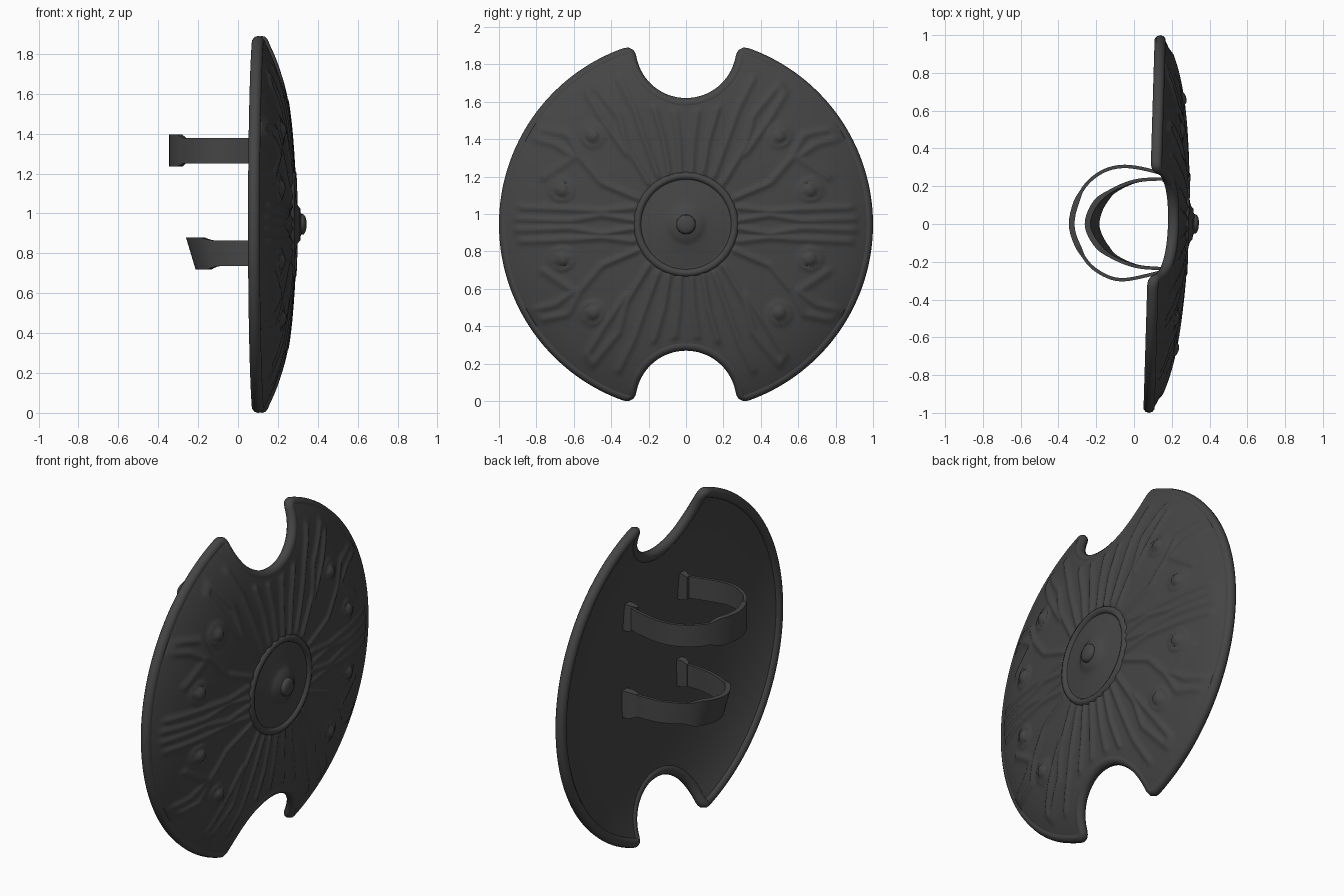
import bpy, bmesh, math
from mathutils import Vector

if "Cube" in bpy.data.objects:
    bpy.data.objects.remove(bpy.data.objects["Cube"])

ZC = 0.945      # height of the shield centre
TILT = 0.03     # slight turn of the shield about z

mat = bpy.data.materials.new("dark_grey")
mat.diffuse_color = (0.06, 0.06, 0.06, 1)
mat.use_nodes = True
mat.node_tree.nodes["Principled BSDF"].inputs["Base Color"].default_value = mat.diffuse_color


def place(x, y, z):
    return (x + TILT * y, y, z + ZC)


def dome(r):
    return 0.28 - 0.09 * r ** 2 - 0.07 * r ** 6


def finish(name, bm, angle=40):
    bmesh.ops.recalc_face_normals(bm, faces=bm.faces)
    me = bpy.data.meshes.new(name)
    bm.to_mesh(me)
    bm.free()
    ob = bpy.data.objects.new(name, me)
    bpy.context.collection.objects.link(ob)
    me.materials.append(mat)
    bpy.ops.object.select_all(action='DESELECT')
    ob.select_set(True)
    bpy.context.view_layer.objects.active = ob
    bpy.ops.object.shade_smooth_by_angle(angle=math.radians(angle))
    return ob


def skin(bm, rings, closed_path=False, caps=False):
    """Quads between successive closed rings of points."""
    vr = [[bm.verts.new(p) for p in r] for r in rings]
    n = len(vr[0])
    pairs = list(zip(vr, vr[1:])) + ([(vr[-1], vr[0])] if closed_path else [])
    for a, b in pairs:
        for i in range(n):
            j = (i + 1) % n
            bm.faces.new((a[i], a[j], b[j], b[i]))
    if caps:
        bm.faces.new(vr[0])
        bm.faces.new(vr[-1])
    return vr


# outline: circle with a round notch at top and bottom, resampled and softened
def make_outline(count=480):
    R, N, tip = 0.97, 0.30, (0.299, 0.9227)
    q = []
    a1 = math.atan2(tip[0], ZC - tip[1])
    q += [(N * math.sin(a1 * i / 40), ZC - N * math.cos(a1 * i / 40)) for i in range(41)]
    a0 = math.atan2(tip[0], tip[1])
    q += [(R * math.sin(a), R * math.cos(a))
          for a in (a0 + (math.pi / 2 - a0) * i / 100 for i in range(1, 101))]
    half = q + [(y, -z) for y, z in reversed(q[:-1])]
    loop = half + [(-y, z) for y, z in reversed(half[1:-1])]
    loop = [Vector(p) for p in loop] + [Vector(loop[0])]
    total = sum((b - a).length for a, b in zip(loop, loop[1:]))
    pts, k, run = [], 0, 0.0
    for i in range(count):
        s = total * i / count
        while s > run + (loop[k + 1] - loop[k]).length:
            run += (loop[k + 1] - loop[k]).length
            k += 1
        seg = loop[k + 1] - loop[k]
        pts.append(loop[k] + seg * ((s - run) / seg.length))
    for _ in range(3):
        pts = [(pts[i - 1] + pts[i] * 2 + pts[(i + 1) % count]) / 4 for i in range(count)]
    return pts


outline = make_outline()

# raised branches and leaves in one quadrant (mirrored by abs): points (y, z)
ridges = [
    [(0.27, 0.02), (0.45, 0.05), (0.62, 0.02), (0.90, 0.03)],
    [(0.28, 0.09), (0.45, 0.07), (0.60, 0.08), (0.88, 0.09)],
    [(0.26, 0.14), (0.45, 0.22), (0.57, 0.36), (0.63, 0.48), (0.78, 0.51),
     (0.82, 0.46), (0.70, 0.43), (0.60, 0.36), (0.76, 0.25)],
    [(0.20, 0.22), (0.32, 0.42), (0.36, 0.58), (0.50, 0.75), (0.53, 0.70), (0.44, 0.55), (0.32, 0.38)],
    [(0.15, 0.26), (0.22, 0.45), (0.28, 0.62), (0.36, 0.78)],
    [(0.03, 0.28), (0.04, 0.45), (0.06, 0.60)],
    [(0.09, 0.27), (0.12, 0.45), (0.17, 0.62)],
]
segs = [(Vector(a), Vector(b) - Vector(a)) for r in ridges for a, b in zip(r, r[1:])]
studs = [(0.50, 0.475), (0.665, 0.185)]


def relief(y, z):
    p = Vector((abs(y), abs(z)))
    if p.length < 0.2:
        return 0.0
    d = 9.0
    for a, v in segs:
        t = max(0.0, min(1.0, (p - a).dot(v) / v.length_squared))
        d = min(d, (p - a - v * t).length)
    h = 0.012 * math.exp(-(d / 0.018) ** 2)
    for s in studs:
        e = (p - Vector(s)).length
        h = max(h, 0.010 * math.exp(-((e - 0.055) / 0.014) ** 2))
        if e < 0.042:
            h = max(h, 0.028 * math.sqrt(1 - (e / 0.042) ** 2))
    return h


# shield plate: embossed front, plain back
bm = bmesh.new()
rings = []
NF, NB = 64, 16
for i in range(1, NF + 1):
    f = i / NF
    fade = min(1.0, (1 - f) / 0.06)
    rings.append([place(dome(p.length * f) + fade * relief(p.x * f, p.y * f), p.x * f, p.y * f)
                  for p in outline])
for i in range(NB, 0, -1):
    f = i / NB
    rings.append([place(dome(p.length * f) - 0.05, p.x * f, p.y * f) for p in outline])
vr = skin(bm, rings)
for ring, x in ((vr[0], dome(0)), (vr[-1], dome(0) - 0.05)):
    c = bm.verts.new(place(x, 0, 0))
    for i in range(len(ring)):
        bm.faces.new((c, ring[i - 1], ring[i]))
finish("shield_plate", bm, 60)

# rounded rim following the outline
bm = bmesh.new()
rings = []
n = len(outline)
for i, p in enumerate(outline):
    t = (outline[(i + 1) % n] - outline[i - 1]).normalized()
    nx = Vector((-t.y, t.x))
    ring = []
    for k in range(10):
        a = 2 * math.pi * k / 10
        q = p + nx * (0.03 * math.cos(a))
        ring.append(place(dome(p.length) - 0.028 + 0.031 * math.sin(a), q.x, q.y))
    rings.append(ring)
skin(bm, rings, closed_path=True)
finish("rim", bm, 60)

# centre boss: ring, dish and knob turned about the x axis (radius, x)
profile = [(0.285, 0.262), (0.275, 0.285), (0.262, 0.291), (0.248, 0.288), (0.240, 0.274),
           (0.225, 0.276), (0.17, 0.287), (0.12, 0.292), (0.095, 0.300), (0.08, 0.312),
           (0.06, 0.314), (0.052, 0.318), (0.050, 0.330), (0.038, 0.338), (0.018, 0.343)]
bm = bmesh.new()
rings = [[place(x, r * math.cos(2 * math.pi * k / 64), r * math.sin(2 * math.pi * k / 64))
          for k in range(64)] for r, x in profile]
skin(bm, rings, caps=True)
finish("centre_boss", bm, 50)


def spline(pts, steps=6):
    P = [Vector(p) for p in pts]
    P = [2 * P[0] - P[1]] + P + [2 * P[-1] - P[-2]]
    out = []
    for a, b, c, d in zip(P, P[1:], P[2:], P[3:]):
        for s in range(steps):
            t = s / steps
            out.append(0.5 * (2 * b + (c - a) * t + (2 * a - 5 * b + 4 * c - d) * t ** 2
                              + (3 * b - a - 3 * c + d) * t ** 3))
    return out + [P[-2]]


# arm straps: flat bands with a padded middle and flared feet
def strap(name, pts, z, lean):
    path = spline(pts)
    apex = min(p.x for p in path)
    bm = bmesh.new()
    rings = []
    for i, p in enumerate(path):
        t = (path[min(i + 1, len(path) - 1)] - path[max(i - 1, 0)]).normalized()
        nrm = Vector((-t.y, t.x))
        pad = max(0.0, min(1.0, (0.17 - abs(p.y)) / 0.04)) if p.x < 0 else 0.0
        w = max(0.0, 1 - (p.x - apex) / 0.3)
        hz, th = 0.064 + 0.016 * pad, 0.009 + 0.006 * pad
        ring = []
        for sn, sz in ((-1, -1), (1, -1), (1, 1), (-1, 1)):
            q = p + nrm * (sn * th)
            ring.append((q.x - lean * w * sz * hz, q.y, z + sz * hz))
        rings.append(ring)
    skin(bm, rings, caps=True)
    for end in (path[0], path[-1]):
        s = 1 if end.y > 0 else -1
        foot = [[(x, end.y + s * o, z + sz * h) for o, sz in ((-0.012, -1), (w, -1), (w, 1), (-0.012, 1))]
                for x, w, h in ((0.15, 0.012, 0.066), (0.19, 0.035, 0.078), (0.23, 0.035, 0.078))]
        skin(bm, foot, caps=True)
    finish(name, bm, 40)


strap("upper_strap", [(0.21, 0.235), (0.12, 0.275), (-0.05, 0.305), (-0.18, 0.27), (-0.28, 0.17),
                      (-0.33, 0), (-0.28, -0.15), (-0.20, -0.245), (-0.07, -0.295), (0.12, -0.26),
                      (0.21, -0.235)], 1.315, 0.0)
strap("lower_strap", [(0.21, 0.235), (0.12, 0.238), (0.0, 0.225), (-0.12, 0.17), (-0.19, 0.10),
                      (-0.222, 0), (-0.19, -0.09), (-0.12, -0.165), (0.0, -0.22), (0.12, -0.235),
                      (0.21, -0.235)], 0.80, 0.3)
